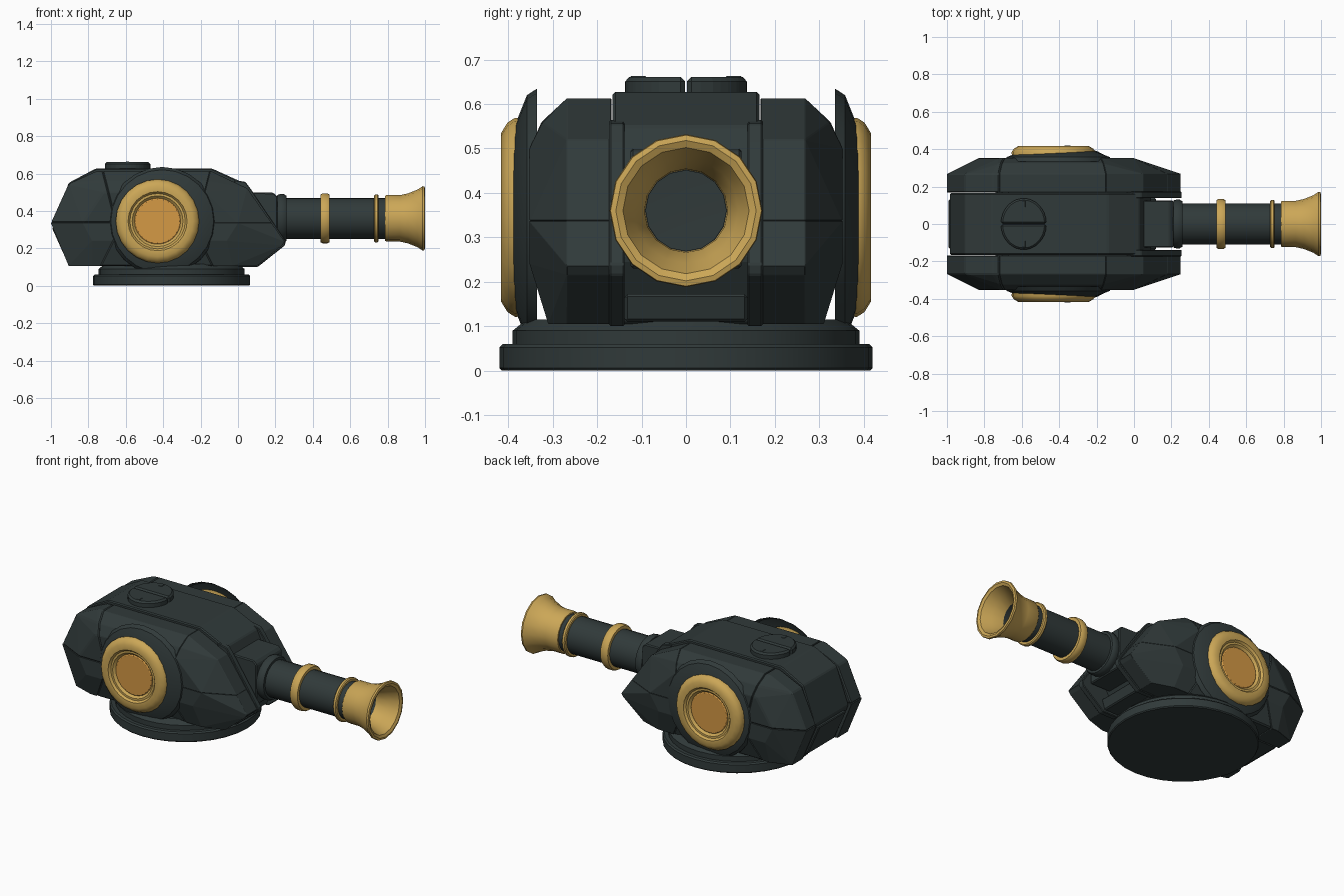
import bpy, bmesh, math
from mathutils import Vector, Matrix

if "Cube" in bpy.data.objects:
    bpy.data.objects.remove(bpy.data.objects["Cube"])


def material(name, rgb):
    m = bpy.data.materials.new(name)
    m.diffuse_color = (*rgb, 1)
    m.use_nodes = True
    m.node_tree.nodes["Principled BSDF"].inputs["Base Color"].default_value = m.diffuse_color
    return m


DARK = material("dark gunmetal", (0.030, 0.042, 0.042))
GOLD = material("brass", (0.60, 0.385, 0.095))
AMBER = material("amber", (0.66, 0.32, 0.06))


def finish(name, bm, mat, bevel=0, smooth=None):
    bmesh.ops.recalc_face_normals(bm, faces=bm.faces)
    me = bpy.data.meshes.new(name)
    bm.to_mesh(me)
    bm.free()
    ob = bpy.data.objects.new(name, me)
    bpy.context.collection.objects.link(ob)
    me.materials.append(mat)
    if bevel:
        b = ob.modifiers.new("bevel", "BEVEL")
        b.width, b.segments, b.limit_method = bevel, 1, "ANGLE"
        b.angle_limit = math.radians(12)
    if smooth:
        bpy.ops.object.select_all(action="DESELECT")
        ob.select_set(True)
        bpy.context.view_layer.objects.active = ob
        bpy.ops.object.shade_smooth_by_angle(angle=math.radians(smooth))
    return ob


def lathe(name, profile, origin, axis, mat, sides=24, smooth=35):
    """Spin (radius, distance) pairs about an axis; radius 0 closes the end."""
    rot = Vector(axis).to_track_quat("Z", "Y").to_matrix().to_4x4()
    mtx = Matrix.Translation(origin) @ rot
    bm = bmesh.new()
    rings = []
    for r, h in profile:
        count = 1 if r == 0 else sides
        rings.append([bm.verts.new(mtx @ Vector((r * math.cos(math.tau * i / sides),
                      r * math.sin(math.tau * i / sides), h))) for i in range(count)])
    for a, b in zip(rings, rings[1:]):
        for i in range(sides):
            j = (i + 1) % sides
            loop = [a[i % len(a)], a[j % len(a)], b[j % len(b)], b[i % len(b)]]
            bm.faces.new(list(dict.fromkeys(loop)))
    return finish(name, bm, mat, smooth=smooth)


def extrude_xz(name, outline, y0, y1, mat, bevel=0.006):
    """Solid with a side outline, running from y0 to y1."""
    bm = bmesh.new()
    face = bm.faces.new([bm.verts.new((x, y0, z)) for x, z in outline])
    out = bmesh.ops.extrude_face_region(bm, geom=[face])["geom"]
    verts = [v for v in out if isinstance(v, bmesh.types.BMVert)]
    bmesh.ops.translate(bm, verts=verts, vec=(0, y1 - y0, 0))
    return finish(name, bm, mat, bevel)


def hull_piece(name, points, cuts, mat):
    """Convex shell trimmed by (point, outward normal) planes."""
    bm = bmesh.new()
    for p in points:
        bm.verts.new(p)
    res = bmesh.ops.convex_hull(bm, input=bm.verts)
    bmesh.ops.delete(bm, geom=list({v for v in res["geom_interior"]
                     if isinstance(v, bmesh.types.BMVert)}), context="VERTS")
    for co, no in cuts:
        cut = bmesh.ops.bisect_plane(bm, geom=bm.verts[:] + bm.edges[:] + bm.faces[:],
                                     plane_co=co, plane_no=no, clear_outer=True)
        edges = [e for e in cut["geom_cut"] if isinstance(e, bmesh.types.BMEdge)]
        bmesh.ops.holes_fill(bm, edges=edges, sides=0)
    bmesh.ops.dissolve_limit(bm, angle_limit=math.radians(3), verts=bm.verts, edges=bm.edges)
    return finish(name, bm, mat, 0.007)


# Round base
lathe("base_plate", [(0, 0), (0.415, 0), (0.42, 0.006), (0.42, 0.052), (0.412, 0.06), (0, 0.06)],
      (-0.355, 0, 0), (0, 0, 1), DARK, 32)
lathe("base_turntable", [(0.39, 0.055), (0.39, 0.09), (0.38, 0.098), (0.36, 0.115), (0, 0.115)],
      (-0.355, 0, 0), (0, 0, 1), DARK, 32)

# Central spine of the body
extrude_xz("body_spine", [(-0.985, 0.33), (-0.905, 0.55), (-0.76, 0.627), (-0.14, 0.627),
           (0.03, 0.55), (0.09, 0.42), (0.09, 0.25), (0.0, 0.105), (-0.89, 0.105)],
           -0.165, 0.165, DARK)
extrude_xz("rear_block", [(-0.995, 0.31), (-0.95, 0.31), (-0.87, 0.12), (-0.91, 0.12)],
           -0.13, 0.13, DARK)

# Armoured side shells, split into panels with bevelled seams
SHELL = [(-1.0, 0.335), (-0.905, 0.545), (-0.755, 0.613), (-0.145, 0.613), (0.05, 0.52),
         (0.25, 0.235), (0.235, 0.215), (0.10, 0.105), (-0.905, 0.105)]
OUTER = [(-0.83, 0.335), (-0.72, 0.50), (-0.17, 0.50), (0.0, 0.335), (-0.06, 0.24), (-0.78, 0.24)]
Z_SEAM = Vector((0, 0, 0.337))
UP, DOWN = Vector((0, 0, 1)), Vector((0, 0, -1))
for s, side in ((-1, "right"), (1, "left")):
    pts = [(x, s * 0.168, z) for x, z in SHELL]
    pts += [(x, s * 0.268, z) for x, z in SHELL]
    pts += [(x, s * 0.352, z) for x, z in OUTER]
    pts += [(x, s * 0.31, 0.105) for x in (-0.78, -0.03)]
    pts += [(x, s * 0.325, 0.56) for x in (-0.72, -0.17)]
    for half, zcut in (("upper", DOWN), ("lower", UP)):
        lean = 0.25 if half == "upper" else -0.5
        rear, front = Vector((-0.68, 0, 0.45)), Vector((-0.19, 0, 0.45))
        if half == "lower":
            rear.z = front.z = 0.22
        nr, nf = Vector((1, 0, lean)), Vector((1, 0, -lean))
        for part, cuts in (("rear", [(rear, nr)]), ("middle", [(rear, -nr), (front, nf)]),
                           ("front", [(front, -nf)])):
            hull_piece(f"{side}_{half}_{part}_armour", pts, [(Z_SEAM, zcut)] + cuts, DARK)

    # Cheek plate beside the gun opening
    a, b = sorted((s * 0.138, s * 0.173))
    extrude_xz(f"{side}_cheek", [(-0.02, 0.565), (0.04, 0.555), (0.07, 0.515), (0.256, 0.24),
               (0.25, 0.215), (0.105, 0.10), (0.0, 0.10)], a, b, DARK, 0.004)

    # Side drum: dark hub, brass ring and amber lens
    axis = (0, s, 0)
    lathe(f"{side}_hub", [(0.29, 0.335), (0.275, 0.358), (0.20, 0.388), (0, 0.388)],
          (-0.405, 0, 0.345), axis, DARK, 24)
    lathe(f"{side}_ring", [(0.222, 0.335), (0.224, 0.385), (0.213, 0.402), (0.19, 0.416),
          (0.158, 0.414), (0.148, 0.402), (0.136, 0.402), (0.122, 0.388)],
          (-0.43, 0, 0.345), axis, GOLD, 24, 40)
    lathe(f"{side}_lens", [(0.128, 0.386), (0.118, 0.393), (0, 0.393)],
          (-0.43, 0, 0.345), axis, AMBER, 24)

# Roof hatch with a centre seam and two hinges
for s in (-1, 1):
    bm = bmesh.new()
    arc = [(-0.59 + 0.122 * math.cos(t), s * (0.002 + 0.136 * math.sin(t)))
           for t in [math.pi * i / 14 for i in range(15)]]
    lo = bm.faces.new([bm.verts.new((x, y, 0.615)) for x, y in arc])
    out = bmesh.ops.extrude_face_region(bm, geom=[lo])["geom"]
    bmesh.ops.translate(bm, verts=[v for v in out if isinstance(v, bmesh.types.BMVert)],
                        vec=(0, 0, 0.046))
    finish(f"hatch_half_{'left' if s > 0 else 'right'}", bm, DARK, 0.01)
    extrude_xz("hatch_hinge", [(-0.6, 0.65), (-0.6, 0.663), (-0.58, 0.663), (-0.58, 0.65)],
               s * 0.09, s * 0.125, DARK, 0.002)

# Gun mount between the cheeks
extrude_xz("gun_mount", [(0.0, 0.23), (0.0, 0.50), (0.19, 0.497), (0.212, 0.475), (0.212, 0.23)],
           -0.125, 0.125, DARK)
extrude_xz("chin_block", [(0.0, 0.11), (0.0, 0.172), (0.12, 0.172), (0.10, 0.11)],
           -0.138, 0.138, DARK)

# Barrel, its bands and the flared muzzle
AXIS0, X = (0, 0, 0.36), (1, 0, 0)
lathe("barrel", [(0.109, 0.15), (0.109, 0.80), (0, 0.80)], AXIS0, X, DARK, 24)
lathe("barrel_collar", [(0.11, 0.205), (0.126, 0.212), (0.130, 0.225), (0.130, 0.245),
      (0.122, 0.258), (0.105, 0.26)], AXIS0, X, DARK, 24)
for name, x0, x1, r in (("wide_band", 0.44, 0.49, 0.133), ("narrow_band", 0.728, 0.752, 0.128)):
    c = (x1 - x0) * 0.22
    lathe(name, [(0.105, x0), (r - 0.006, x0), (r, x0 + c), (r, x1 - c), (r - 0.006, x1),
          (0.105, x1)], AXIS0, X, GOLD, 24)
lathe("muzzle", [(0.09, 0.785), (0.118, 0.785), (0.124, 0.793), (0.124, 0.865), (0.134, 0.91),
      (0.154, 0.96), (0.172, 0.987), (0.170, 0.997), (0.158, 1.0), (0.142, 0.992),
      (0.118, 0.935), (0.094, 0.87), (0.092, 0.79)], AXIS0, X, GOLD, 16, 40)
lathe("muzzle_bore", [(0.0915, 0.868), (0.0915, 0.81), (0, 0.805)], AXIS0, X, DARK, 16)
